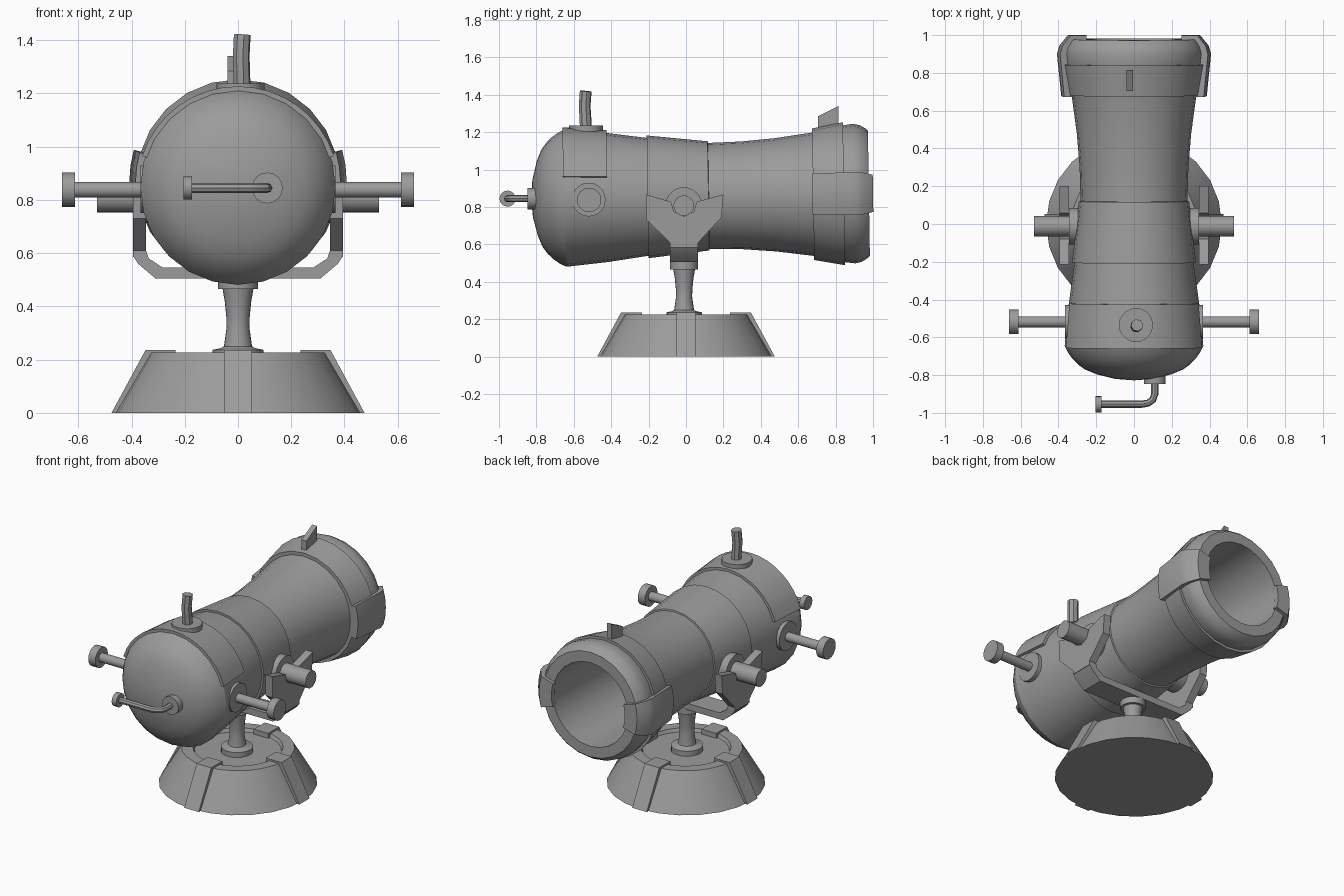
import bpy, bmesh, math
from mathutils import Vector

if "Cube" in bpy.data.objects:
    bpy.data.objects.remove(bpy.data.objects["Cube"])

gray = bpy.data.materials.new("gray_metal")
gray.diffuse_color = (0.33, 0.33, 0.33, 1)
gray.use_nodes = True
gray.node_tree.nodes["Principled BSDF"].inputs["Base Color"].default_value = gray.diffuse_color


def finish(name, bm):
    bmesh.ops.remove_doubles(bm, verts=bm.verts, dist=1e-5)
    bmesh.ops.recalc_face_normals(bm, faces=bm.faces)
    me = bpy.data.meshes.new(name)
    bm.to_mesh(me)
    bm.free()
    me.materials.append(gray)
    ob = bpy.data.objects.new(name, me)
    bpy.context.collection.objects.link(ob)
    bpy.ops.object.select_all(action='DESELECT')
    ob.select_set(True)
    bpy.context.view_layer.objects.active = ob
    bpy.ops.object.shade_smooth_by_angle(angle=math.radians(30))
    return ob


def lathe(name, profile, n=24, start=0, end=360, closed=False):
    """Turn (radius, height) points about z; closed profiles make solid rings or sectors."""
    bm = bmesh.new()
    full = end - start >= 360
    rings = []
    for i in range(n + 1):
        a = math.radians(start + (end - start) * i / n)
        rings.append([bm.verts.new((r * math.cos(a), r * math.sin(a), h)) for r, h in profile])
    m = len(profile)
    for i in range(n):
        for j in range(m if closed else m - 1):
            k = (j + 1) % m
            quad = [rings[i][j], rings[i + 1][j], rings[i + 1][k], rings[i][k]]
            # skip the doubled vertex at the axis
            if profile[j][0] == 0:
                quad.pop(1)
            elif profile[k][0] == 0:
                quad.pop(2)
            bm.faces.new(quad)
    if closed and not full:
        bm.faces.new(rings[0])
        bm.faces.new(rings[-1][::-1])
    return finish(name, bm)


def cylinder(name, a, b, r, n=16):
    a, b = Vector(a), Vector(b)
    d = b - a
    ob = lathe(name, [(0, 0), (r, 0), (r, d.length), (0, d.length)], n)
    ob.location = a
    ob.rotation_euler = d.to_track_quat('Z', 'Y').to_euler()
    return ob


def prism(name, pts, offset):
    bm = bmesh.new()
    f = bm.faces.new([bm.verts.new(p) for p in pts])
    ext = bmesh.ops.extrude_face_region(bm, geom=[f], use_keep_orig=True)
    bmesh.ops.translate(bm, vec=offset, verts=[v for v in ext['geom'] if isinstance(v, bmesh.types.BMVert)])
    return finish(name, bm)


def rod(name, pts, r):
    cu = bpy.data.curves.new(name, 'CURVE')
    cu.dimensions = '3D'
    cu.bevel_depth, cu.bevel_resolution, cu.use_fill_caps = r, 2, True
    sp = cu.splines.new('POLY')
    sp.points.add(len(pts) - 1)
    for p, c in zip(sp.points, pts):
        p.co = (*c, 1)
    tmp = bpy.data.objects.new(name + "_path", cu)
    bpy.context.collection.objects.link(tmp)
    me = bpy.data.meshes.new_from_object(tmp.evaluated_get(bpy.context.evaluated_depsgraph_get()))
    bpy.data.objects.remove(tmp)
    bm = bmesh.new()
    bm.from_mesh(me)
    return finish(name, bm)


def aim(ob):
    """Lay a turned part along the slightly raised barrel axis."""
    ob.location = (0, 0, 0.858)
    ob.rotation_euler = (math.radians(-90 + 0.9), 0, 0)
    return ob


# barrel: domed rear, waist and hollow muzzle
aim(lathe("barrel", [
    (0, -.828), (.1, -.82), (.2, -.795), (.26, -.77), (.295, -.745), (.325, -.715), (.35, -.68),
    (.367, -.645), (.345, -.42), (.315, -.205), (.29, .12), (.283, .122), (.288, .3),
    (.303, .48), (.33, .68), (.366, .845), (.373, .90), (.365, .935), (.345, .968), (.335, .978),
    (.268, .978), (.25, .2), (0, .2)]))
# raised bands around the waist and the muzzle
aim(lathe("waist_band", [(.305, -.205), (.328, -.205), (.292, .12), (.28, .12)], closed=True))
aim(lathe("muzzle_band", [(.32, .68), (.352, .68), (.382, .845), (.35, .845)], closed=True))
# curved cover over the rear top
aim(lathe("rear_saddle", [(.35, -.655), (.379, -.655), (.36, -.42), (.335, -.42)],
          16, -162, -18, True))
# side clamps hooked over the muzzle lip
for side, mid in (("right", 0), ("left", 180)):
    aim(lathe(side + "_muzzle_clamp", [
        (.33, .675), (.385, .675), (.408, .90), (.395, .945), (.35, 1.0), (.262, 1.0), (.262, .97),
        (.33, .96), (.36, .90)], 4, mid - 16.5, mid + 16.5, True))

# sight fin
prism("sight_fin", [(-.04, .705, 1.2), (-.04, .705, 1.285), (-.04, .815, 1.34), (-.04, .815, 1.2)],
      (.035, 0, 0))

# upright pipe on the rear top
cylinder("pipe_collar", (.01, -.535, 1.17), (.01, -.535, 1.237), .09, 20)
rod("top_pipe", [(.016, -.535, 1.2), (.014, -.538, 1.28), (.012, -.542, 1.34), (.016, -.536, 1.42)], .032)

# rear crank handle
cylinder("crank_boss", (.11, -.79, .845), (.11, -.848, .845), .058)
rod("crank_rod", [(.11, -.83, .845), (.11, -.90, .845), (.10, -.93, .845), (.075, -.948, .845),
                  (.04, -.954, .845), (-.18, -.954, .845)], .019)
cylinder("crank_knob", (-.172, -.954, .845), (-.205, -.954, .845), .043)

for s, side in ((1, "right"), (-1, "left")):
    # side handles
    cylinder(side + "_handle_boss", (s * .31, -.52, .84), (s * .366, -.52, .84), .09, 20)
    cylinder(side + "_handle_rod", (s * .33, -.518, .838), (s * .62, -.518, .838), .029)
    cylinder(side + "_handle_knob", (s * .612, -.518, .838), (s * .662, -.518, .838), .065)
    # pivots resting in notched yoke plates
    cylinder(side + "_pivot_boss", (s * .26, -.012, .81), (s * .345, -.012, .81), .097, 20)
    cylinder(side + "_pivot", (s * .29, -.012, .808), (s * .53, -.012, .808), .055)
    outline = [(-.215, .868), (-.08, .828), (-.065, .775), (-.012, .75), (.042, .775), (.057, .828),
               (.2, .868), (.19, .745), (.065, .61), (.065, .585), (-.085, .585), (-.085, .61), (-.21, .73)]
    prism(side + "_yoke_plate", [(s * .345, y, z) for y, z in outline], (s * .05, 0, 0))

# lower yoke bracket, a chamfered U
half = [(.395, .61), (.395, .59), (.375, .56), (.31, .505)]
inner = [(.285, .547), (.335, .58), (.345, .61)]
u = half + [(-x, z) for x, z in half[::-1]] + [(-x, z) for x, z in inner[::-1]] + inner
prism("yoke_bracket", [(x, -.085, z) for x, z in u], (0, .15, 0))

# post with collars
post = lathe("post", [(0, .2), (.095, .2), (.095, .237), (.065, .243), (.053, .25), (.043, .32),
                      (.044, .36), (.05, .42), (.058, .465), (.075, .465), (.075, .51), (0, .51)], 20)
post.location.y = -.01

# conical base with a sunken top
lathe("base", [(0, 0), (.465, 0), (.332, .226), (.265, .226), (.255, .205), (0, .205)], 24)
# four ribs folded over the base edge
for i in range(4):
    rib = prism("base_rib_%d" % (i + 1), [(.44, -.052, 0), (.475, -.052, 0), (.347, -.052, .237),
                                          (.235, -.052, .237), (.235, -.052, .2), (.32, -.052, .2)],
                (0, .104, 0))
    rib.rotation_euler.z = math.radians(90 * i)
